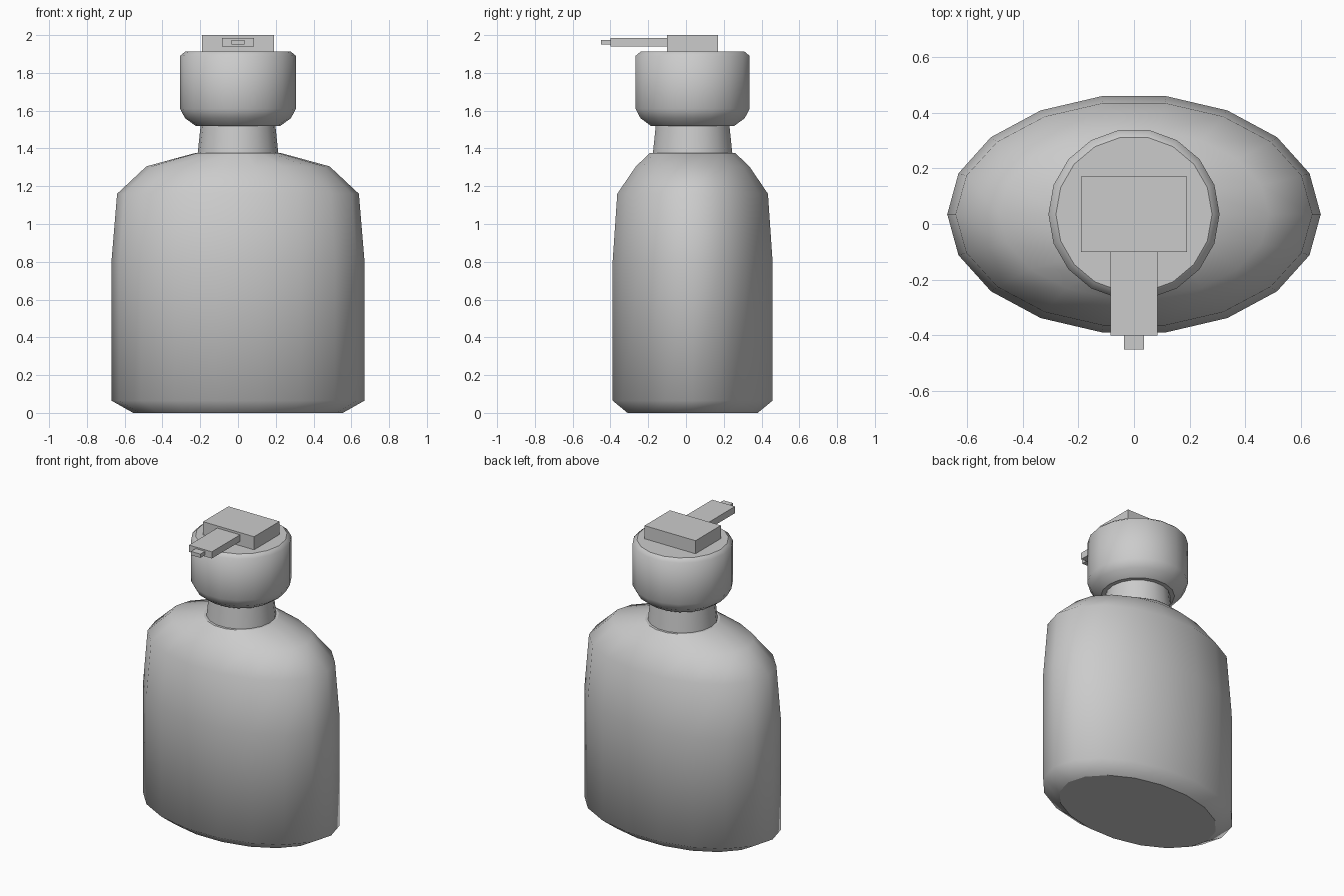
import bpy
import bmesh
from math import cos, sin, tau

cube = bpy.data.objects.get("Cube")
if cube:
    bpy.data.objects.remove(cube)

SIDES = 18
AXIS_Y = 0.035

grey = bpy.data.materials.new("plain grey")
grey.use_nodes = True
grey.diffuse_color = (0.6, 0.6, 0.6, 1)
grey.node_tree.nodes["Principled BSDF"].inputs["Base Color"].default_value = (0.6, 0.6, 0.6, 1)


def add_object(name, bm):
    bmesh.ops.recalc_face_normals(bm, faces=bm.faces)
    mesh = bpy.data.meshes.new(name)
    bm.to_mesh(mesh)
    bm.free()
    mesh.materials.append(grey)
    obj = bpy.data.objects.new(name, mesh)
    bpy.context.collection.objects.link(obj)
    return obj


def loft(name, profile):
    """Stack elliptical rings (half width, half depth, height) and cap both ends."""
    bm = bmesh.new()
    rings = [[bm.verts.new((rx * cos(tau * i / SIDES), AXIS_Y + ry * sin(tau * i / SIDES), z))
              for i in range(SIDES)] for rx, ry, z in profile]
    for low, high in zip(rings, rings[1:]):
        for i in range(SIDES):
            j = (i + 1) % SIDES
            bm.faces.new((low[i], low[j], high[j], high[i])).smooth = True
    for ring in (rings[0], rings[-1]):
        for edge in bm.faces.new(ring).edges:
            edge.smooth = False
    return add_object(name, bm)


def box(name, low, high):
    bm = bmesh.new()
    bmesh.ops.create_cube(bm, size=1)
    for v in bm.verts:
        v.co = [(a + b) / 2 + c * (b - a) for a, b, c in zip(low, high, v.co)]
    return add_object(name, bm)


# Oval bottle whose shoulders close to a round collar
loft("bottle_body", [
    (0.555, 0.35, 0), (0.67, 0.43, 0.065), (0.67, 0.43, 0.8),
    (0.64, 0.405, 1.16), (0.485, 0.305, 1.305), (0.23, 0.23, 1.375)])

# Tapered neck
loft("neck", [(0.215, 0.215, 1.36), (0.197, 0.197, 1.53)])

# Round cap with a chamfered underside
loft("cap", [(r, r, z) for r, z in (
    (0.225, 1.52), (0.28, 1.56), (0.307, 1.61), (0.307, 1.89), (0.28, 1.912))])

# Pump head, spout and outlet
box("pump_head", (-0.19, -0.1, 1.905), (0.19, 0.17, 2))
box("spout", (-0.085, -0.4, 1.94), (0.085, -0.09, 1.985))
box("spout_tip", (-0.035, -0.45, 1.95), (0.035, -0.39, 1.975))
